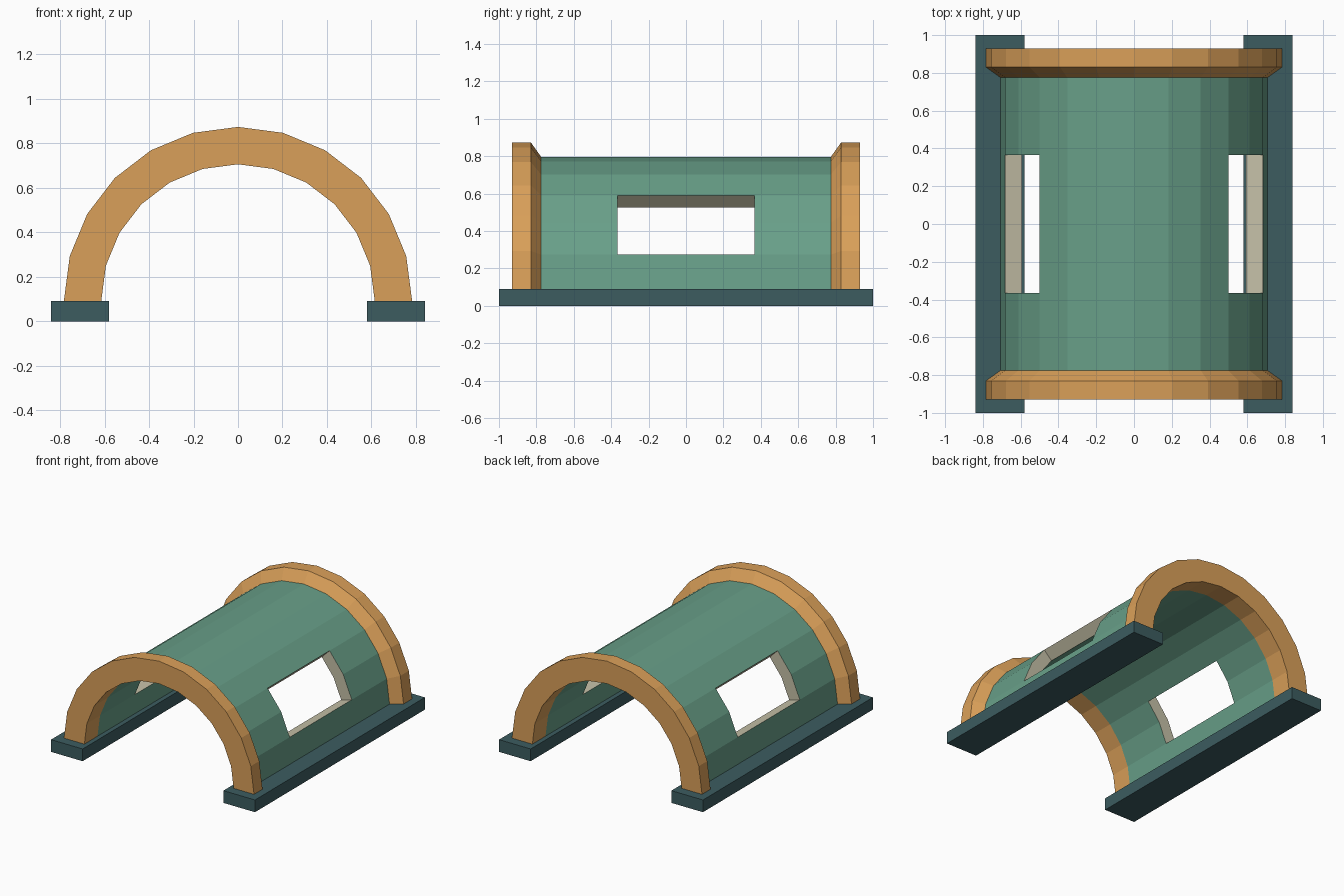
import bpy, bmesh
from math import sin, cos, radians

if "Cube" in bpy.data.objects:
    bpy.data.objects.remove(bpy.data.objects["Cube"])

Z0 = 0.091           # springing height of the arches
R_IN, R_SHELL, R_RIB = 0.615, 0.706, 0.783
STEPS = 12           # flat facets across the half circle


def material(name, rgb):
    m = bpy.data.materials.new(name)
    m.diffuse_color = (*rgb, 1)
    m.use_nodes = True
    m.node_tree.nodes["Principled BSDF"].inputs["Base Color"].default_value = m.diffuse_color
    return m


GREEN = material("green", (0.14, 0.35, 0.25))
ORANGE = material("orange", (0.70, 0.35, 0.10))
DARK = material("dark_teal", (0.045, 0.107, 0.117))
CREAM = material("cream", (0.56, 0.53, 0.39))


def finish(name, bm, *mats):
    bmesh.ops.remove_doubles(bm, verts=bm.verts, dist=1e-5)
    bmesh.ops.recalc_face_normals(bm, faces=bm.faces)
    mesh = bpy.data.meshes.new(name)
    bm.to_mesh(mesh)
    bm.free()
    for m in mats:
        mesh.materials.append(m)
    ob = bpy.data.objects.new(name, mesh)
    bpy.context.collection.objects.link(ob)


def polar(i, r, y):
    a = radians(180 * i / STEPS)
    return (r * cos(a), y, Z0 + r * sin(a))


def rib(name, side):
    # chamfered section (radius, y) swept over the half circle
    section = [(R_IN, 0.93), (R_RIB, 0.93), (R_RIB, 0.83), (R_SHELL, 0.775), (R_IN, 0.775)]
    bm = bmesh.new()
    rings = [[bm.verts.new(polar(i, r, side * y)) for r, y in section] for i in range(STEPS + 1)]
    n = len(section)
    for a, b in zip(rings, rings[1:]):
        for k in range(n):
            bm.faces.new((a[k], a[(k + 1) % n], b[(k + 1) % n], b[k]))
    bm.faces.new(rings[0])
    bm.faces.new(rings[-1])
    finish(name, bm, ORANGE)


def shell():
    # vault of panels, leaving two facets open per side as windows
    ys = [-0.775, -0.365, 0.365, 0.775]
    window = {(i, 1) for i in (1, 2, STEPS - 3, STEPS - 2)}
    bm = bmesh.new()

    def quad(pts, mat=0):
        bm.faces.new([bm.verts.new(p) for p in pts]).material_index = mat

    for i in range(STEPS):
        for j in range(3):
            if (i, j) in window:
                continue
            corners = [(i, ys[j]), (i + 1, ys[j]), (i + 1, ys[j + 1]), (i, ys[j + 1])]
            for r in (R_IN, R_SHELL):
                quad([polar(c, r, y) for c, y in corners])
            # edge walls: cream reveals at windows, green at outer edges
            for k, (di, dj) in enumerate([(0, -1), (1, 0), (0, 1), (-1, 0)]):
                nb = (i + di, j + dj)
                inside = 0 <= nb[0] < STEPS and 0 <= nb[1] < 3
                if inside and nb not in window:
                    continue
                (c0, y0), (c1, y1) = corners[k], corners[(k + 1) % 4]
                quad([polar(c0, R_IN, y0), polar(c1, R_IN, y1),
                      polar(c1, R_SHELL, y1), polar(c0, R_SHELL, y0)], int(inside))
    finish("vault_shell", bm, GREEN, CREAM)


def base_rail(name, side):
    bm = bmesh.new()
    bmesh.ops.create_cube(bm, size=1)
    for v in bm.verts:
        v.co = (v.co.x * 0.26 + side * 0.71, v.co.y * 2, (v.co.z + 0.5) * Z0)
    finish(name, bm, DARK)


shell()
rib("front_rib", -1)
rib("back_rib", 1)
base_rail("left_base_rail", -1)
base_rail("right_base_rail", 1)
